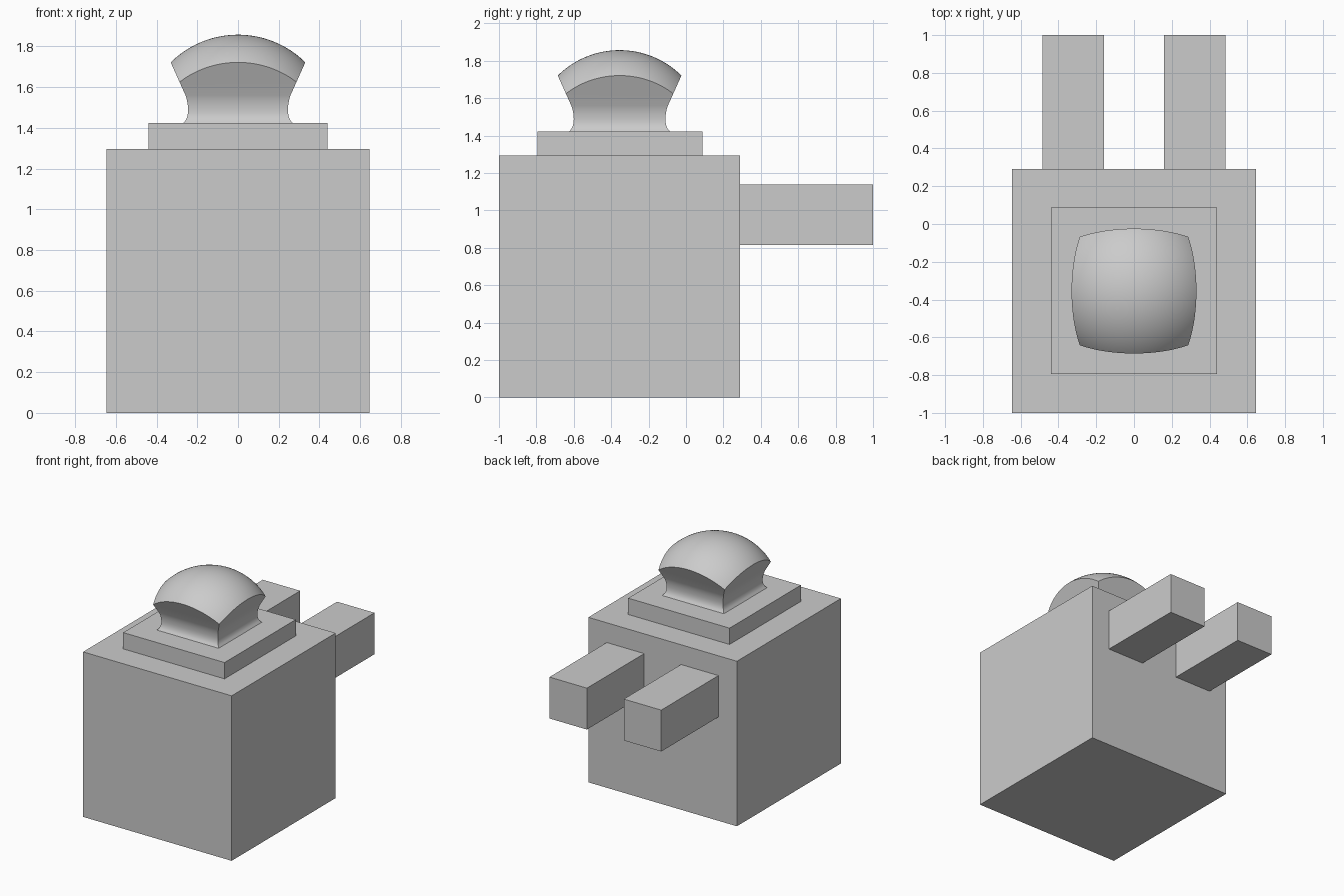
import bpy, bmesh
from math import radians

if "Cube" in bpy.data.objects:
    bpy.data.objects.remove(bpy.data.objects["Cube"])

CENTRE_Y = -0.355


def box(name, x, y, z):
    """Box from (min, max) ranges."""
    bpy.ops.mesh.primitive_cube_add(size=1, location=[(a + b) / 2 for a, b in (x, y, z)])
    ob = bpy.context.object
    ob.name = name
    ob.scale = [b - a for a, b in (x, y, z)]
    bpy.ops.object.transform_apply(location=False, rotation=False, scale=True)
    return ob


# Main block and the plinth on top
box("body", (-0.645, 0.645), (-1.0, 0.29), (0, 1.295))
box("plinth", (-0.44, 0.44), (-0.795, 0.088), (1.295, 1.423))

# Two square prongs at the back
for side, name in ((-1, "left_prong"), (1, "right_prong")):
    xs = sorted((side * 0.16, side * 0.485))
    box(name, xs, (0.29, 1.0), (0.815, 1.14))

# Knob: square section with a waisted, flaring profile (half width, z)
profile = [(0.268, 1.423), (0.257, 1.437), (0.25, 1.452), (0.246, 1.47),
           (0.245, 1.49), (0.247, 1.515), (0.251, 1.538), (0.258, 1.56),
           (0.33, 1.72), (0.375, 1.82), (0.395, 1.865)]
bm = bmesh.new()
rings = [[bm.verts.new((sx * w, sy * w + CENTRE_Y, z))
          for sx, sy in ((-1, -1), (1, -1), (1, 1), (-1, 1))] for w, z in profile]
for low, high in zip(rings, rings[1:]):
    for i in range(4):
        j = (i + 1) % 4
        bm.faces.new((low[i], low[j], high[j], high[i]))
bm.faces.new(rings[0][::-1])
bm.faces.new(rings[-1])
mesh = bpy.data.meshes.new("knob")
bm.to_mesh(mesh)
bm.free()
knob = bpy.data.objects.new("knob", mesh)
bpy.context.collection.objects.link(knob)

# Domed top of the knob, trimmed by a sphere
bpy.ops.mesh.primitive_ico_sphere_add(subdivisions=6, radius=0.47,
                                      location=(0, CENTRE_Y, 1.387))
cutter = bpy.context.object
cutter.name = "dome_cutter"
cutter.hide_render = True
trim = knob.modifiers.new("dome", 'BOOLEAN')
trim.operation = 'INTERSECT'
trim.solver = 'EXACT'
trim.object = cutter
bpy.ops.object.select_all(action='DESELECT')
knob.select_set(True)
bpy.context.view_layer.objects.active = knob
bpy.ops.object.modifier_apply(modifier=trim.name)
bpy.data.objects.remove(cutter)
bpy.ops.object.shade_smooth_by_angle(angle=radians(35))
